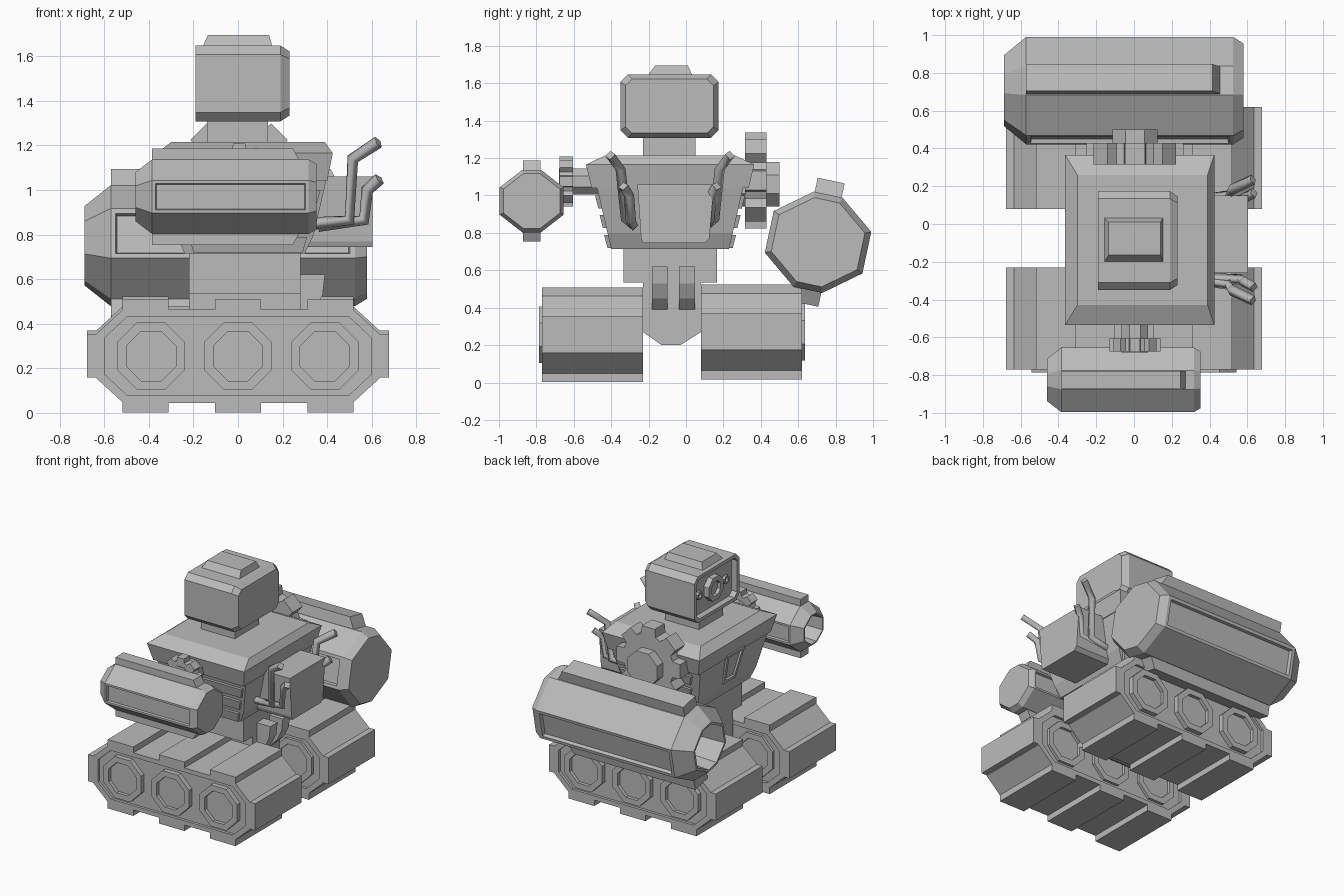
import bpy, bmesh, math
from mathutils import Vector

old = bpy.data.objects.get("Cube")
if old:
    bpy.data.objects.remove(old)

grey = bpy.data.materials.new("plain_grey")
grey.use_nodes = True
grey.diffuse_color = (0.5, 0.5, 0.5, 1)
grey.node_tree.nodes["Principled BSDF"].inputs["Base Color"].default_value = (0.5, 0.5, 0.5, 1)

MID = -0.085  # body centre line in y


def place(axis, u, v, t):
    return Vector({"x": (t, u, v), "y": (u, t, v), "z": (u, v, t)}[axis])


def loft(name, axis, rings):
    """Skin a list of (position, outline) rings along an axis and cap both ends."""
    bm = bmesh.new()
    rows = [[bm.verts.new(place(axis, u, v, t)) for u, v in outline] for t, outline in rings]
    n = len(rows[0])
    for a, b in zip(rows, rows[1:]):
        for i in range(n):
            bm.faces.new((a[i], a[(i + 1) % n], b[(i + 1) % n], b[i]))
    bm.faces.new(rows[0])
    bm.faces.new(rows[-1])
    bmesh.ops.recalc_face_normals(bm, faces=bm.faces)
    me = bpy.data.meshes.new(name)
    bm.to_mesh(me)
    bm.free()
    me.materials.append(grey)
    ob = bpy.data.objects.new(name, me)
    bpy.context.collection.objects.link(ob)
    return ob


def prism(name, axis, outline, a, b):
    return loft(name, axis, [(a, outline), (b, outline)])


def rect(u0, u1, v0, v1):
    return [(u0, v0), (u1, v0), (u1, v1), (u0, v1)]


def box(name, x0, x1, y0, y1, z0, z1):
    return prism(name, "z", rect(x0, x1, y0, y1), z0, z1)


def octagon(hw, hh, top, side, cu=0, cv=0):
    """Eight-sided outline: half sizes, half top edge, half side edge."""
    pts = [(hw, -side), (hw, side), (top, hh), (-top, hh),
           (-hw, side), (-hw, -side), (-top, -hh), (top, -hh)]
    return [(cu + u, cv + v) for u, v in pts]


def scaled(outline, s):
    return [(u * s, v * s) for u, v in outline]


def recess_face(ob, normal, border, depth):
    """Inset and sink the largest face that points along normal."""
    bm = bmesh.new()
    bm.from_mesh(ob.data)
    bm.normal_update()
    faces = [f for f in bm.faces if f.normal.dot(Vector(normal)) > 0.98]
    face = max(faces, key=lambda f: f.calc_area())
    bmesh.ops.inset_individual(bm, faces=[face], thickness=border, depth=0)
    bmesh.ops.inset_individual(bm, faces=[face], thickness=0.006, depth=-depth)
    bm.to_mesh(ob.data)
    bm.free()


def track(name, y0, y1, outer, lift):
    """Track unit with pads and three hubs; outer is -1 or 1 for the outside."""
    cz = 0.255 + lift
    band = octagon(0.635, 0.21, 0.515, 0.1, 0, cz)
    panel = octagon(0.6, 0.178, 0.495, 0.08, 0, cz)
    loft(name, "y", [(y0 + 0.02, panel), (y0, panel), (y0, band),
                     (y1, band), (y1, panel), (y1 - 0.02, panel)])
    for i in (-1, 0, 1):
        x = i * 0.415
        for side, label in ((-1, "lower"), (1, "upper")):
            z = cz + side * 0.225
            box(f"{name}_{label}_pad", x - 0.104, x + 0.104, y0, y1, z - 0.028, z + 0.028)
        # hub with a dished face at both ends
        ring = [[(x * 0.94 + r * math.cos(a), cz + r * math.sin(a))
                 for a in [math.radians(22.5 + 45 * k) for k in range(8)]] for r in (0.12, 0.164)]
        a = y0 - (0.015 if outer < 0 else 0)
        b = y1 + (0.015 if outer > 0 else 0)
        loft(f"{name}_hub", "y", [(a + 0.025, ring[0]), (a, ring[0]), (a, ring[1]),
                                  (b, ring[1]), (b, ring[0]), (b - 0.025, ring[0])])
    for side in (-1, 1):
        x = side * 0.65
        box(f"{name}_end_pad", x - 0.028, x + 0.028, y0, y1, cz - 0.096, cz + 0.1)


track("front_track", -0.77, -0.23, -1, 0)
track("rear_track", 0.08, 0.62, 1, 0.015)

# Undercarriage, waist and hoses
keel = [(-0.23, 0.54), (-0.23, 0.27), (-0.13, 0.2), (-0.03, 0.2), (0.08, 0.27), (0.08, 0.54)]
prism("undercarriage", "x", keel, -0.22, 0.28)
box("waist", -0.22, 0.28, -0.335, 0.165, 0.535, 0.74)
hose = [(0.2, 0.62), (0.39, 0.62), (0.38, 0.53), (0.34, 0.45), (0.27, 0.38), (0.18, 0.35)]
for y in (-0.14, 0.005):
    prism("waist_hose", "y", hose, y - 0.042, y + 0.042)


# Torso tapering down from the shoulders
def torso_ring(x0, x1, half):
    return rect(x0, x1, MID - half, MID + half)


loft("torso", "z", [(0.715, torso_ring(-0.24, 0.3, 0.315)),
                    (0.8, torso_ring(-0.275, 0.34, 0.335)),
                    (1.04, torso_ring(-0.33, 0.395, 0.39)),
                    (1.04, torso_ring(-0.335, 0.4, 0.42)),
                    (1.165, torso_ring(-0.365, 0.425, 0.45)),
                    (1.215, torso_ring(-0.3, 0.39, 0.345))])
for i in range(3):
    z = 0.72 + 0.105 * i
    h = 0.335 + 0.024 * i
    loft("torso_rib", "z", [(z, torso_ring(-0.2 - 0.02 * i, 0.29 + 0.03 * i, h)),
                            (z + 0.07, torso_ring(-0.22 - 0.02 * i, 0.31 + 0.03 * i, h + 0.018))])

# Chest vent
vent = loft("chest_vent", "z", [(0.83, rect(-0.295, -0.2, MID - 0.07, MID + 0.07)),
                                (1.06, rect(-0.35, -0.2, MID - 0.1, MID + 0.1))])
recess_face(vent, (-0.97, 0, -0.23), 0.03, 0.02)

# Backpack
pack = prism("backpack", "x", [(-0.26, 1.06), (0.15, 1.06), (0.125, 0.77), (0.1, 0.745),
                               (-0.25 + 0.02, 0.745), (-0.24, 0.77)], 0.3, 0.603)


# Exhaust pipes, mirrored about the body centre line
def pipe(name, points, side):
    cu = bpy.data.curves.new(name, "CURVE")
    cu.dimensions = "3D"
    cu.bevel_depth = 0.028
    cu.bevel_resolution = 0
    cu.use_fill_caps = True
    sp = cu.splines.new("POLY")
    sp.points.add(len(points) - 1)
    for p, (x, y, z) in zip(sp.points, points):
        p.co = (x, MID + side * y, z, 1)
    cu.materials.append(grey)
    bpy.context.collection.objects.link(bpy.data.objects.new(name, cu))


for side in (-1, 1):
    pipe("long_exhaust", [(0.34, 0.21, 0.85), (0.5, 0.235, 0.865), (0.515, 0.265, 1.14), (0.63, 0.32, 1.215)], side)
    pipe("short_exhaust", [(0.36, 0.2, 0.84), (0.565, 0.21, 0.865), (0.58, 0.22, 1.0), (0.635, 0.25, 1.05)], side)

# Neck, head and cap
box("neck", -0.14, 0.135, -0.23, 0.05, 1.2, 1.32)
shell = octagon(0.262, 0.17, 0.222, 0.13, MID - 0.003, 1.478)
rim = octagon(0.235, 0.145, 0.205, 0.115, MID - 0.003, 1.478)
back = octagon(0.235, 0.145, 0.2, 0.11, MID - 0.003, 1.478)
loft("head", "x", [(-0.145, rim), (-0.19, rim), (-0.19, shell), (0.19, shell), (0.23, back)])
loft("head_cap", "z", [(1.64, rect(-0.16, 0.155, -0.205, 0.035)),
                       (1.695, rect(-0.135, 0.14, -0.165, 0.01))])


# Lens and side sensors on the face
def lens(name, y, z, r, front):
    rings = [octagon(s, s, s * 0.414, s * 0.414, y, z) for s in (r * 0.6, r)]
    loft(name, "x", [(front + 0.025, rings[0]), (front, rings[0]), (front, rings[1]), (-0.14, rings[1])])


lens("main_lens", MID, 1.478, 0.085, -0.185)
for side in (-1, 1):
    lens("side_sensor", MID + side * 0.155, 1.478, 0.028, -0.165)


# Shoulder gears and shafts
def gear(name, x, z, r, a, b):
    pts = []
    for k in range(8):
        for off, s in ((-0.29, 0.78), (-0.2, 1), (0.2, 1), (0.29, 0.78)):
            t = k * math.pi / 4 + off
            pts.append((x + r * s * math.cos(t), z + r * s * math.sin(t)))
    prism(name, "y", pts, a, b)


gear("front_shoulder_gear", 0.005, 1.075, 0.137, -0.675, -0.605)
prism("front_shoulder_shaft", "y", octagon(0.07, 0.07, 0.03, 0.03, 0.005, 1.075), -0.68, -0.4)
gear("rear_shoulder_gear", 0.005, 1.08, 0.262, 0.315, 0.43)
prism("rear_shoulder_shaft", "y", octagon(0.12, 0.12, 0.05, 0.05, 0.005, 1.06), 0.2, 0.5)


# Barrel-shaped arms, open at the muzzle
def arm(name, location, size, tilt):
    o = octagon(0.171, 0.167, 0.05, 0.073)
    parts = [loft(name, "x", [(-0.26, scaled(o, 0.55)), (-0.407, scaled(o, 0.6)), (-0.407, scaled(o, 0.66)),
                              (-0.332, o), (0.37, o), (0.405, scaled(o, 0.88))])]
    for side in (-1, 1):
        recess_face(parts[0], (0, side, 0), 0.02, 0.015)
    for side, label in ((1, "upper"), (-1, "lower")):
        fin = [(-0.332, 0.15 * side), (0.335, 0.15 * side), (0.3, 0.216 * side), (-0.332, 0.216 * side)]
        parts.append(prism(f"{name}_{label}_fin", "y", fin, -0.047, 0.047))
    for ob in parts:
        ob.location = location
        ob.scale = (size, size, size)
        ob.rotation_euler.x = tilt


arm("front_arm", (-0.053, -0.825, 0.97), 1, 0)
arm("rear_arm", (-0.053, 0.706, 0.75), 1.56, -0.21)
